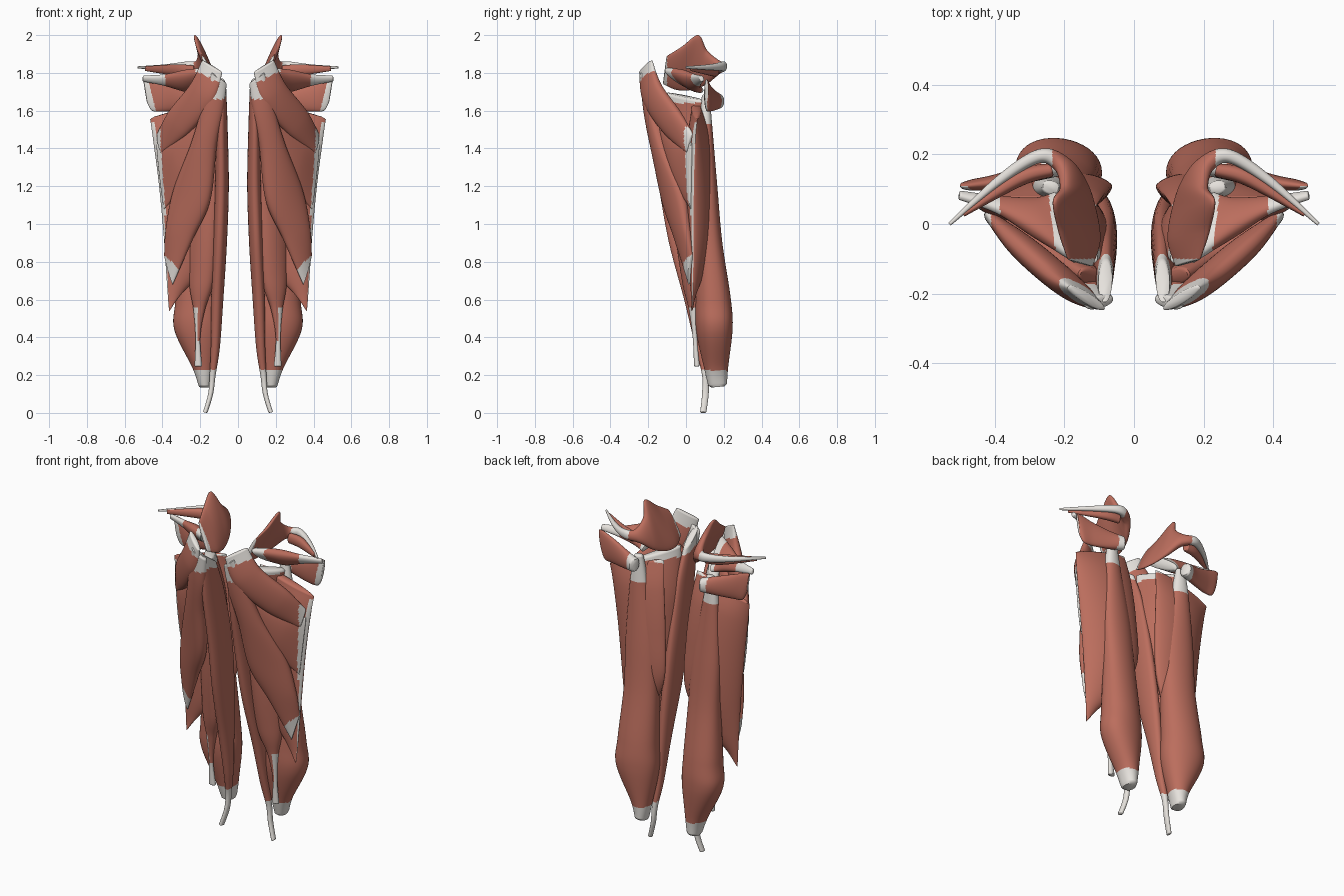
import bpy, bmesh, math
from mathutils import Vector


def material(name, rgb):
    m = bpy.data.materials.new(name)
    m.diffuse_color = (*rgb, 1)
    return m


FLESH = material("muscle red", (0.50, 0.155, 0.11))
TENDON = material("tendon white", (0.79, 0.76, 0.72))
SIDES, STEPS = 40, 18


def spline(a, b, c, d, t):
    return 0.5 * (2*b + (c - a)*t + (2*a - 5*b + 4*c - d)*t*t + (3*b - a - 3*c + d)*t**3)


def muscle(name, sections, white, power=0.85):
    """Loft lens-shaped rings; each section is edge point, edge point, half thickness.
    white(centre, u, n) picks tendon faces: u runs -1..1 across, n is the y of the normal."""
    s = [(Vector(p), Vector(q), t) for p, q, t in sections]
    rows = []
    for i in range(len(s) - 1):
        four = [s[max(i - 1, 0)], s[i], s[i + 1], s[min(i + 2, len(s) - 1)]]
        for k in range(STEPS + (i == len(s) - 2)):
            rows.append([spline(*[f[j] for f in four], k / STEPS) for j in range(3)])
    mids = [(p + q) / 2 for p, q, t in rows]
    bm = bmesh.new()

    def ring(mid, wide, thin):
        verts = []
        for k in range(SIDES):
            a = 2 * math.pi * k / SIDES
            n = math.copysign(abs(math.sin(a)) ** power, math.sin(a))
            verts.append(bm.verts.new(mid + wide * math.cos(a) + thin * n))
        return verts

    rings = []
    for i, (p, q, t) in enumerate(rows):
        tangent = mids[min(i + 1, len(mids) - 1)] - mids[max(i - 1, 0)]
        wide = (q - p) / 2
        t = max(t, 0.004)
        thin = wide.cross(tangent).normalized() * t
        rings.append(ring(mids[i], wide, thin))
        # softly rounded ends
        if i == 0:
            rings.insert(0, ring(mids[i] - tangent.normalized() * t * 0.25, wide * 0.88, thin * 0.7))
        if i == len(rows) - 1:
            rings.append(ring(mids[i] + tangent.normalized() * t * 0.25, wide * 0.88, thin * 0.7))
    where = {}
    for a, b in zip(rings, rings[1:]):
        for k in range(SIDES):
            j = (k + 1) % SIDES
            f = bm.faces.new((a[k], a[j], b[j], b[k]))
            where[f] = math.cos(2 * math.pi * (k + 0.5) / SIDES)
    for end in (rings[0], rings[-1]):
        where[bm.faces.new(end)] = 0
    bmesh.ops.recalc_face_normals(bm, faces=bm.faces)
    for f, u in where.items():
        f.material_index = int(white(f.calc_center_median(), u, f.normal.y))
    me = bpy.data.meshes.new(name)
    bm.to_mesh(me)
    bm.free()
    me.materials.append(FLESH)
    me.materials.append(TENDON)
    ob = bpy.data.objects.new(name, me)
    bpy.context.collection.objects.link(ob)
    ob.modifiers.new("other_leg", 'MIRROR').use_mirror_merge = False
    bpy.ops.object.select_all(action='DESELECT')
    ob.select_set(True)
    bpy.context.view_layer.objects.active = ob
    bpy.ops.object.shade_smooth_by_angle(angle=math.radians(50))


# Inner thigh strap, pubis to below the knee
muscle("inner_strap", [
    ((.085, -.225, 1.77), (.08, -.10, 1.68), .02),
    ((.09, -.20, 1.5), (.08, -.03, 1.5), .03),
    ((.09, -.145, 1.2), (.08, .04, 1.2), .036),
    ((.10, -.09, .9), (.09, .08, .9), .036),
    ((.115, -.01, .6), (.105, .10, .6), .032),
    ((.125, .05, .35), (.115, .11, .35), .024),
    ((.137, .085, .2), (.132, .12, .2), .016),
    ((.147, .085, .1), (.143, .12, .1), .013),
    ((.175, .075, .005), (.17, .108, .005), .012)],
    lambda c, u, n: c.z > 1.67 + .3 * (-.16 - c.y) or c.z < .23)

# Long rear muscle
muscle("rear_muscle", [
    ((.215, .10, 1.68), (.265, .11, 1.68), .02),
    ((.19, .095, 1.53), (.29, .11, 1.53), .035),
    ((.13, .10, 1.2), (.31, .12, 1.2), .055),
    ((.11, .11, .9), (.31, .135, .9), .069),
    ((.10, .125, .6), (.33, .16, .6), .094),
    ((.095, .13, .44), (.335, .17, .44), .096),
    ((.125, .15, .24), (.24, .17, .24), .064),
    ((.14, .165, .15), (.21, .17, .15), .05)],
    lambda c, u, n: c.z > 1.53 or c.z < .225)

# Deep inner column ending in a thin tendon
muscle("deep_column", [
    ((.11, -.11, 1.69), (.25, .09, 1.65), .03),
    ((.09, -.08, 1.4), (.22, .10, 1.4), .06),
    ((.10, -.04, 1.0), (.25, .09, 1.0), .07),
    ((.13, .00, .7), (.255, .06, .7), .045),
    ((.175, .03, .55), (.235, .05, .55), .025),
    ((.20, .045, .4), (.225, .05, .4), .012),
    ((.19, .055, .25), (.23, .06, .25), .015)],
    lambda c, u, n: c.z > 1.64 or c.z < .38 or (c.z < .56 and u > 0))

# Broad sheet reaching the thigh bone line
muscle("broad_sheet", [
    ((.11, .05, 1.66), (.465, .06, 1.555), .025),
    ((.09, .08, 1.5), (.45, .05, 1.45), .055),
    ((.07, .10, 1.25), (.42, .042, 1.22), .07),
    ((.07, .11, .98), (.395, .04, .96), .065),
    ((.16, .08, .78), (.38, .038, .74), .04),
    ((.29, .045, .64), (.37, .035, .60), .012),
    ((.35, .035, .56), (.365, .03, .54), .005)],
    lambda c, u, n: c.z > 1.645 or (n < 0 and u > (.86 if c.z > 1.05 else .95) and c.z < 1.54),
    1.35)

# Short front muscle
muscle("short_front_muscle", [
    ((.09, -.16, 1.6), (.16, -.14, 1.68), .025),
    ((.15, -.12, 1.42), (.25, -.09, 1.53), .04),
    ((.27, -.055, 1.22), (.35, -.02, 1.46), .038),
    ((.39, .025, 1.08), (.43, .03, 1.43), .012)],
    lambda c, u, n: c.x > .385 + .07 * (c.z - 1.08))

# Long front muscle
muscle("long_front_muscle", [
    ((.06, -.215, 1.74), (.14, -.235, 1.80), .018),
    ((.08, -.195, 1.58), (.19, -.185, 1.62), .035),
    ((.115, -.16, 1.4), (.25, -.12, 1.42), .045),
    ((.15, -.11, 1.12), (.34, -.025, 1.18), .048),
    ((.24, -.05, .92), (.38, .01, .98), .035),
    ((.345, .015, .68), (.39, .03, .84), .012)],
    lambda c, u, n: c.z > 1.66 or c.z < .79 + (c.x - .34) * .9)

# Upper front band
muscle("upper_front_band", [
    ((.085, -.245, 1.80), (.19, -.18, 1.865), .015),
    ((.13, -.215, 1.64), (.25, -.14, 1.74), .037),
    ((.26, -.11, 1.48), (.36, -.04, 1.6), .038),
    ((.405, .005, 1.375), (.425, .035, 1.48), .015)],
    lambda c, u, n: c.z - .5 * c.x > 1.70 or c.x > .41)

# Pelvic fan wrapping round into a long side tendon
muscle("pelvic_fan", [
    ((.19, -.10, 1.89), (.12, -.12, 1.74), .01),
    ((.215, -.02, 1.94), (.10, -.05, 1.71), .018),
    ((.23, .065, 2.0), (.11, .03, 1.71), .02),
    ((.205, .11, 1.92), (.14, .11, 1.74), .025),
    ((.22, .17, 1.865), (.19, .17, 1.79), .025),
    ((.275, .195, 1.86), (.27, .195, 1.81), .02),
    ((.39, .125, 1.845), (.385, .125, 1.815), .014),
    ((.53, .00, 1.835), (.53, .00, 1.823), .005)],
    lambda c, u, n: (c.x > .235 and c.z < 1.9) or c.y < -.1)

# Slim muscle under the side tendon
muscle("slim_side_muscle", [
    ((.24, .155, 1.84), (.24, .155, 1.78), .02),
    ((.33, .13, 1.845), (.33, .13, 1.785), .022),
    ((.49, .027, 1.835), (.49, .027, 1.81), .006)],
    lambda c, u, n: False)

# Hip fan in front of the socket
muscle("hip_fan", [
    ((.17, -.11, 1.82), (.23, .09, 1.70), .03),
    ((.28, -.035, 1.81), (.29, .07, 1.71), .035),
    ((.39, .035, 1.79), (.39, .075, 1.735), .02),
    ((.50, .075, 1.785), (.50, .09, 1.755), .012)],
    lambda c, u, n: c.x > .385 or c.x < .235 + .12 * c.y)

# Square muscle behind the hip
muscle("square_muscle", [
    ((.225, .17, 1.69), (.225, .17, 1.61), .034),
    ((.30, .145, 1.71), (.31, .145, 1.60), .026),
    ((.40, .12, 1.74), (.40, .12, 1.595), .022),
    ((.475, .11, 1.765), (.455, .115, 1.60), .016),
    ((.50, .11, 1.765), (.48, .11, 1.64), .01)],
    lambda c, u, n: c.x < .265 or (n < 0 and c.x > .435 + .25 * (c.z - 1.6)))
